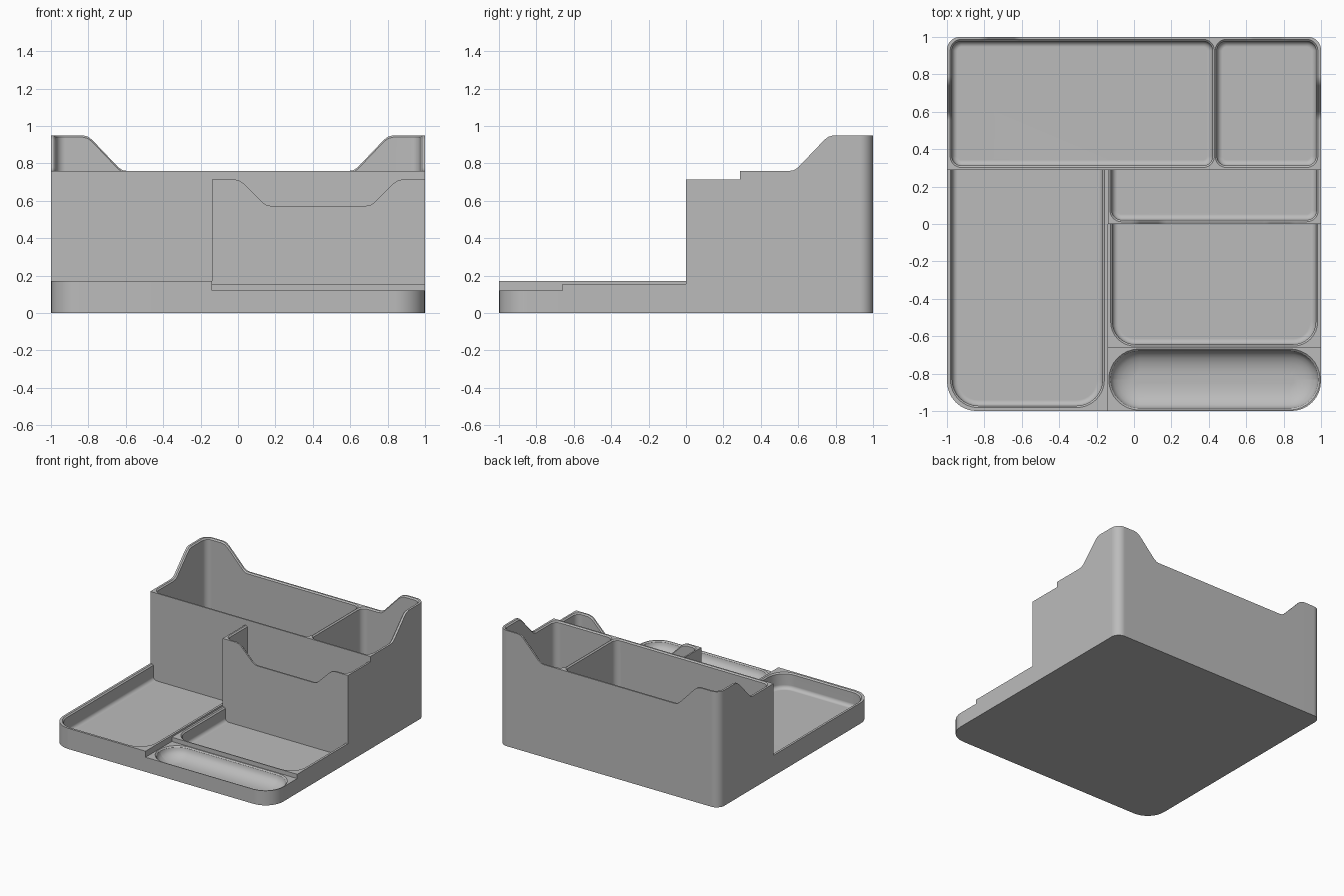
import bpy, bmesh, math

if "Cube" in bpy.data.objects:
    bpy.data.objects.remove(bpy.data.objects["Cube"])

grey = bpy.data.materials.new("plain grey")
grey.diffuse_color = (0.5, 0.5, 0.5, 1)
grey.use_nodes = True
grey.node_tree.nodes["Principled BSDF"].inputs["Base Color"].default_value = grey.diffuse_color

ARC = 8       # segments per rounded corner
FILLET = 6    # segments in the rounding between wall and floor


def profile(points):
    """Height as a function of distance, linear between the points."""
    def height(u):
        if u <= points[0][0]:
            return points[0][1]
        for (a, za), (b, zb) in zip(points, points[1:]):
            if u <= b:
                return za + (zb - za) * (u - a) / (b - a)
        return points[-1][1]
    return height


def ring(rect, radii, xkeys, ykeys):
    """Rounded rectangle, counter-clockwise from the front left corner."""
    x0, x1, y0, y1 = rect
    fl, fr, br, bl = radii

    def arc(cx, cy, r, start):
        return [(cx + r * math.cos(math.radians(start + 90 * i / ARC)),
                 cy + r * math.sin(math.radians(start + 90 * i / ARC)))
                for i in range(ARC + 1)]

    def clamp(keys, lo, hi):
        return [min(max(k, lo), hi) for k in keys]

    pts = arc(x0 + fl, y0 + fl, fl, 180)
    pts += [(x, y0) for x in clamp(xkeys, x0 + fl, x1 - fr)]
    pts += arc(x1 - fr, y0 + fr, fr, 270)
    pts += [(x1, y) for y in clamp(ykeys, y0 + fr, y1 - br)]
    pts += arc(x1 - br, y1 - br, br, 0)
    pts += [(x, y1) for x in reversed(clamp(xkeys, x0 + bl, x1 - br))]
    pts += arc(x0 + bl, y1 - bl, bl, 90)
    pts += [(x0, y) for y in reversed(clamp(ykeys, y0 + fl, y1 - bl))]
    return pts


def shell(name, outer, outer_r, inner, inner_r, top, floor=0.04, fillet=(0.03, 0.03),
          chamfer=0.01, open_back=False, xkeys=(), ykeys=()):
    """Open container: outer wall, chamfered rim following top(x, y), rounded floor."""
    xkeys, ykeys = sorted(xkeys), sorted(ykeys)

    def inner_ring(inset):
        x0, x1, y0, y1 = inner
        back = 0 if open_back and inset > 0 else inset
        rect = (x0 + inset, x1 - inset, y0 + inset, y1 - back)
        radii = [max(r - inset, 0) if r > 0 else 0 for r in inner_r]
        return ring(rect, radii, xkeys, ykeys)

    out = ring(outer, outer_r, xkeys, ykeys)
    rim, wall = inner_ring(-chamfer), inner_ring(0)
    rows = [[(x, y, 0) for x, y in out],
            [(x, y, top(x, y)) for x, y in out],
            [(x, y, top(x, y)) for x, y in rim],
            [(x, y, top(x, y) - chamfer) for x, y in wall]]
    for i in range(FILLET + 1):
        a = math.pi / 2 * i / FILLET
        z = floor + fillet[1] * (1 - math.sin(a))
        rows.append([(x, y, z) for x, y in inner_ring(fillet[0] * (1 - math.cos(a)))])

    bm = bmesh.new()
    loops = [[bm.verts.new(p) for p in row] for row in rows]
    n = len(out)
    for a, b in zip(loops, loops[1:]):
        for i in range(n):
            j = (i + 1) % n
            bm.faces.new((a[i], a[j], b[j], b[i]))
    bm.faces.new(loops[0][::-1])
    bm.faces.new(loops[-1])
    bmesh.ops.remove_doubles(bm, verts=bm.verts[:], dist=1e-5)
    bmesh.ops.recalc_face_normals(bm, faces=bm.faces[:])
    mesh = bpy.data.meshes.new(name)
    bm.to_mesh(mesh)
    bm.free()
    mesh.materials.append(grey)
    ob = bpy.data.objects.new(name, mesh)
    bpy.context.collection.objects.link(ob)
    bpy.ops.object.select_all(action='DESELECT')
    ob.select_set(True)
    bpy.context.view_layer.objects.active = ob
    bpy.ops.object.shade_smooth_by_angle(angle=math.radians(30))
    weighted = ob.modifiers.new("flat walls", 'WEIGHTED_NORMAL')
    weighted.keep_sharp = True
    return ob


# Tall back bins: the rim swoops up to the two rear corners
swoop_pts = [(0.595, 0.76), (0.617, 0.764), (0.64, 0.779),
             (0.78, 0.926), (0.803, 0.943), (0.83, 0.95)]
swoop = profile(swoop_pts)
us = [u for u, _ in swoop_pts]
bin_args = dict(top=lambda x, y: min(swoop(abs(x)), swoop(y + 0.04)),
                xkeys=us + [-u for u in us], ykeys=[u - 0.04 for u in us])
shell("large_back_bin", (-1, 0.432, 0.29, 1), (0, 0, 0, 0.07),
      (-0.973, 0.42, 0.312, 0.977), (0.05,) * 4, **bin_args)
shell("small_back_bin", (0.432, 1, 0.29, 1), (0, 0, 0.07, 0),
      (0.444, 0.973, 0.312, 0.977), (0.05,) * 4, **bin_args)

# Middle pocket with a dip in its front wall
dip_pts = [(0.255, 0.573), (0.277, 0.577), (0.30, 0.592),
           (0.40, 0.692), (0.423, 0.708), (0.45, 0.715)]
dip = profile(dip_pts)
shell("middle_pocket", (-0.14, 1, 0, 0.308), (0,) * 4,
      (-0.118, 0.975, 0.022, 0.296), (0.05, 0.05, 0, 0),
      lambda x, y: dip(abs(x - 0.43)), open_back=True,
      xkeys=[0.43 + s * u for u, _ in dip_pts for s in (-1, 1)])

# Low trays in front
shell("left_tray", (-1, -0.14, -1, 0.308), (0.16, 0, 0, 0),
      (-0.972, -0.168, -0.972, 0.296), (0.14, 0.14, 0, 0),
      lambda x, y: 0.17, open_back=True)
shell("right_tray", (-0.14, 1, -0.66, 0.018), (0,) * 4,
      (-0.115, 0.972, -0.643, 0.006), (0.12, 0.12, 0, 0),
      lambda x, y: 0.155, open_back=True)

# Pen trough with a scooped floor
shell("pen_trough", (-0.14, 1, -1, -0.66), (0, 0.16, 0, 0),
      (-0.125, 0.985, -0.985, -0.678), (0.153,) * 4,
      lambda x, y: 0.12, floor=0.03, fillet=(0.13, 0.078))
